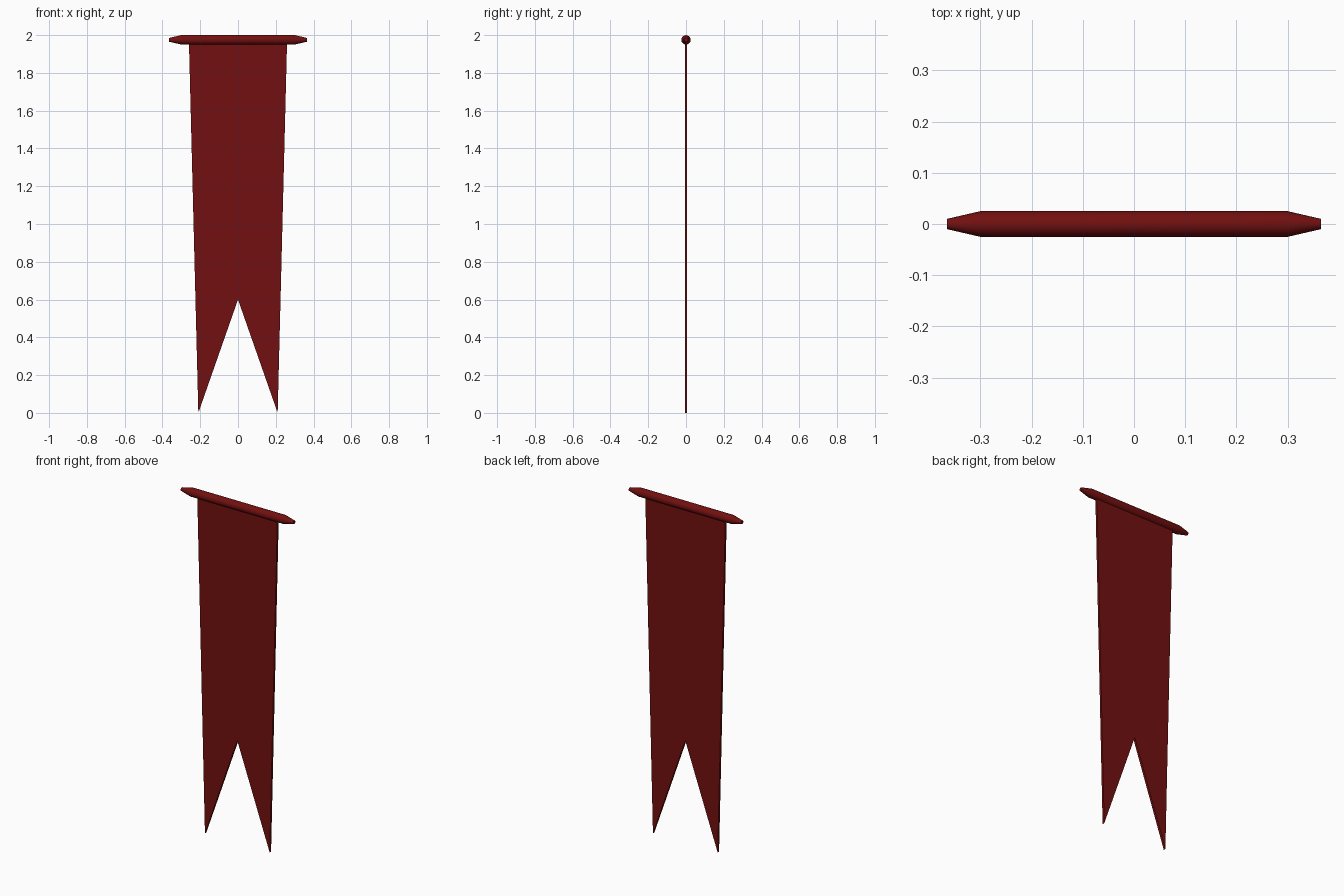
import bpy, bmesh, math

if "Cube" in bpy.data.objects:
    bpy.data.objects.remove(bpy.data.objects["Cube"])

red = bpy.data.materials.new("dark red")
red.diffuse_color = (0.17, 0.005, 0.005, 1)
red.use_nodes = True
red.node_tree.nodes["Principled BSDF"].inputs["Base Color"].default_value = red.diffuse_color


def make_object(name, bm):
    bmesh.ops.recalc_face_normals(bm, faces=bm.faces)
    mesh = bpy.data.meshes.new(name)
    bm.to_mesh(mesh)
    bm.free()
    mesh.materials.append(red)
    obj = bpy.data.objects.new(name, mesh)
    bpy.context.collection.objects.link(obj)
    return obj


# Cloth: tapered swallow-tail outline, extruded to a thin slab
HALF_THICK = 0.0065
outline = [(-0.26, 1.975), (-0.21, 0), (0, 0.6), (0.21, 0), (0.26, 1.975)]
bm = bmesh.new()
face = bm.faces.new([bm.verts.new((x, -HALF_THICK, z)) for x, z in outline])
ext = bmesh.ops.extrude_face_region(bm, geom=[face])
back = [v for v in ext["geom"] if isinstance(v, bmesh.types.BMVert)]
bmesh.ops.translate(bm, verts=back, vec=(0, 2 * HALF_THICK, 0))
make_object("banner_cloth", bm)

# Crossbar: round rod with tapered ends, lathed around the x axis
SIDES = 16
profile = [(-0.365, 0.01), (-0.3, 0.025), (0.3, 0.025), (0.365, 0.01)]
bm = bmesh.new()
rings = []
for x, r in profile:
    angles = [2 * math.pi * i / SIDES for i in range(SIDES)]
    rings.append([bm.verts.new((x, r * math.cos(a), 1.975 + r * math.sin(a))) for a in angles])
for a, b in zip(rings, rings[1:]):
    for i in range(SIDES):
        j = (i + 1) % SIDES
        bm.faces.new((a[i], a[j], b[j], b[i]))
bm.faces.new(rings[0])
bm.faces.new(rings[-1])
bar = make_object("crossbar", bm)
bpy.context.view_layer.objects.active = bar
bar.select_set(True)
bpy.ops.object.shade_smooth_by_angle(angle=math.radians(30))
